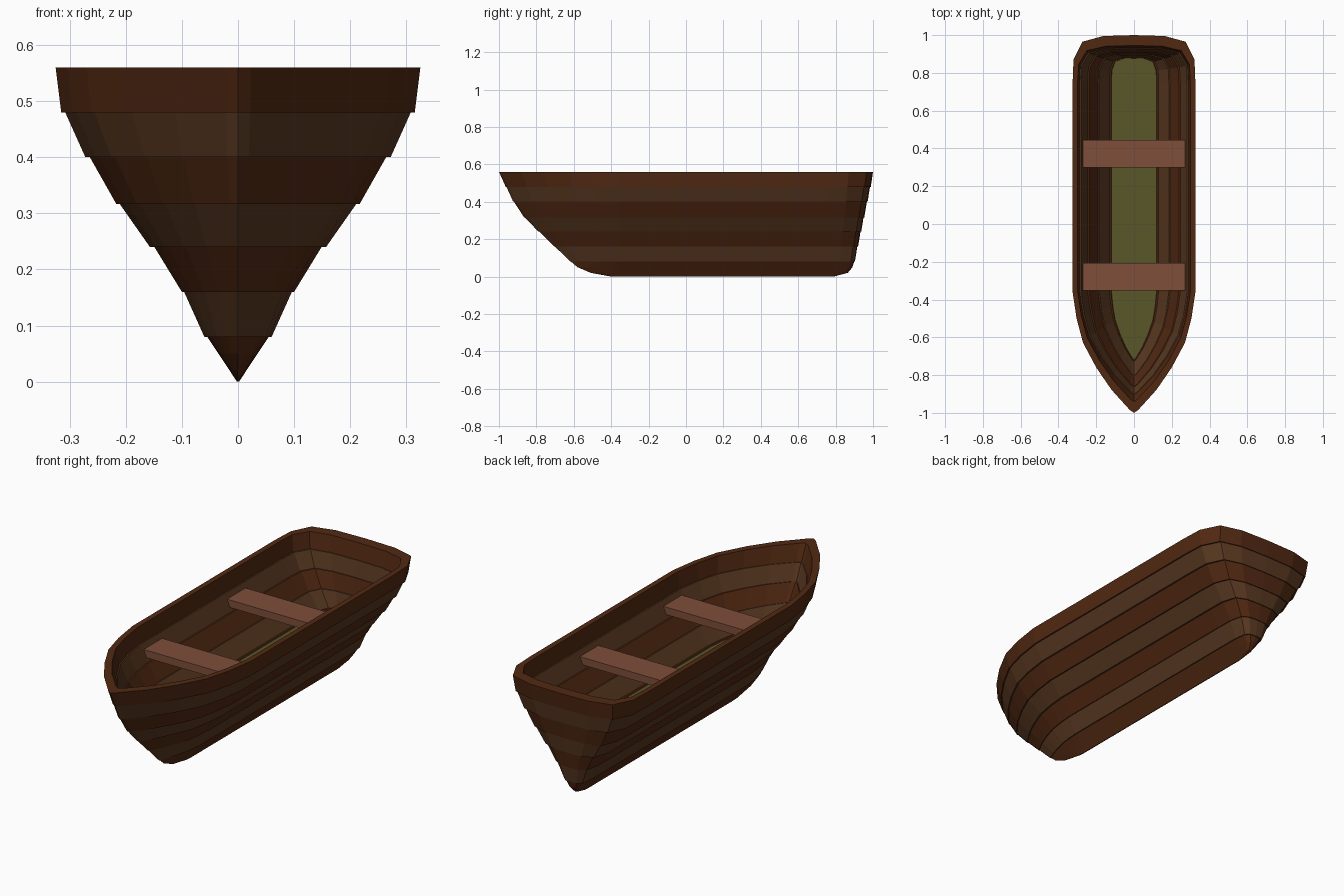
import bpy, bmesh

if "Cube" in bpy.data.objects:
    bpy.data.objects.remove(bpy.data.objects["Cube"])

def material(name, rgb):
    m = bpy.data.materials.new(name)
    m.diffuse_color = (*rgb, 1)
    m.use_nodes = True
    m.node_tree.nodes["Principled BSDF"].inputs["Base Color"].default_value = m.diffuse_color
    return m

DARK = material("dark_plank", (0.085, 0.022, 0.006))
LIGHT = material("light_plank", (0.10, 0.04, 0.015))
SEAT = material("seat_wood", (0.21, 0.077, 0.042))
FLOOR = material("floor_green", (0.10, 0.095, 0.022))

# Plan shape: (fraction along the end taper, fraction of half width)
STERN = [(1, 0), (.98, .5), (.86, .84), (.48, .985), (0, 1)]
BOW = [(0, 1), (.22, .935), (.42, .83), (.625, .615), (.81, .365), (.975, .07), (1, 0)]
STERN_START, BOW_START = .75, -.36

# Side profile: z, bow y, stern y
PROFILE = [(0, -.40, .79), (.02, -.51, .865), (.05, -.58, .89), (.08, -.615, .899),
           (.16, -.70, .916), (.24, -.785, .933), (.32, -.865, .95), (.40, -.92, .967),
           (.48, -.96, .984), (.56, -1.0, 1.0)]

def ends(z):
    for (z0, b0, s0), (z1, b1, s1) in zip(PROFILE, PROFILE[1:]):
        if z <= z1 + 1e-6:
            t = (z - z0) / (z1 - z0)
            return b0 + t * (b1 - b0), s0 + t * (s1 - s0)

def outline(w, z, bow, stern):
    half = [(w * f, STERN_START + t * (stern - STERN_START)) for t, f in STERN]
    half += [(w * f, BOW_START + t * (bow - BOW_START)) for t, f in BOW]
    return [(x, y, z) for x, y in half] + [(-x, y, z) for x, y in half[-2:0:-1]]

def loft(name, rings, mat, closed):
    bm = bmesh.new()
    loops = [[bm.verts.new(p) for p in r] for r in rings]
    pairs = list(zip(loops, loops[1:]))
    if closed:
        pairs.append((loops[-1], loops[0]))
    else:
        bm.faces.new(loops[0])
        bm.faces.new(loops[-1])
    n = len(rings[0])
    for a, b in pairs:
        for i in range(n):
            j = (i + 1) % n
            bm.faces.new((a[i], a[j], b[j], b[i]))
    bmesh.ops.recalc_face_normals(bm, faces=bm.faces)
    me = bpy.data.meshes.new(name)
    bm.to_mesh(me)
    bm.free()
    me.materials.append(mat)
    ob = bpy.data.objects.new(name, me)
    bpy.context.collection.objects.link(ob)
    return ob

# Keel strake with rounded-up ends
keel = [outline(w, z, *ends(z)) for z, w in [(0, .002), (.02, .015), (.05, .035), (.08, .055)]]
loft("keel_strake", keel, DARK, False)

# Overlapping strakes: bottom z, bottom half width, top z, top half width
STRAKES = [(.08, .060, .16, .096), (.16, .100, .24, .149), (.24, .157, .317, .211),
           (.317, .217, .40, .264), (.40, .272, .48, .308), (.48, .315, .56, .325)]
LAP, SIDE, BOW_T, STERN_T = .004, .027, .06, .055
for k, (z0, w0, z1, w1) in enumerate(STRAKES):
    rings, inner = [], []
    for z, w, lap in ((z0, w0, LAP), (z1, w1, 0)):
        b, s = ends(z)
        b, s = b - lap, s + lap
        rings.append(outline(w, z, b, s))
        inner.append(outline(w - SIDE, z, b + BOW_T, s - STERN_T))
    loft(f"strake_{k + 1}", rings + inner[::-1], DARK if k % 2 else LIGHT, True)

# Floor board
loft("floor", [outline(.125, z, -.73, .882) for z in (.212, .235)], FLOOR, False)

# Seats
for name, y in (("front_seat", -.28), ("rear_seat", .3725)):
    ring = [(-.277, y - .0725), (.277, y - .0725), (.277, y + .0725), (-.277, y + .0725)]
    loft(name, [[(x, yy, z) for x, yy in ring] for z in (.418, .455)], SEAT, False)
